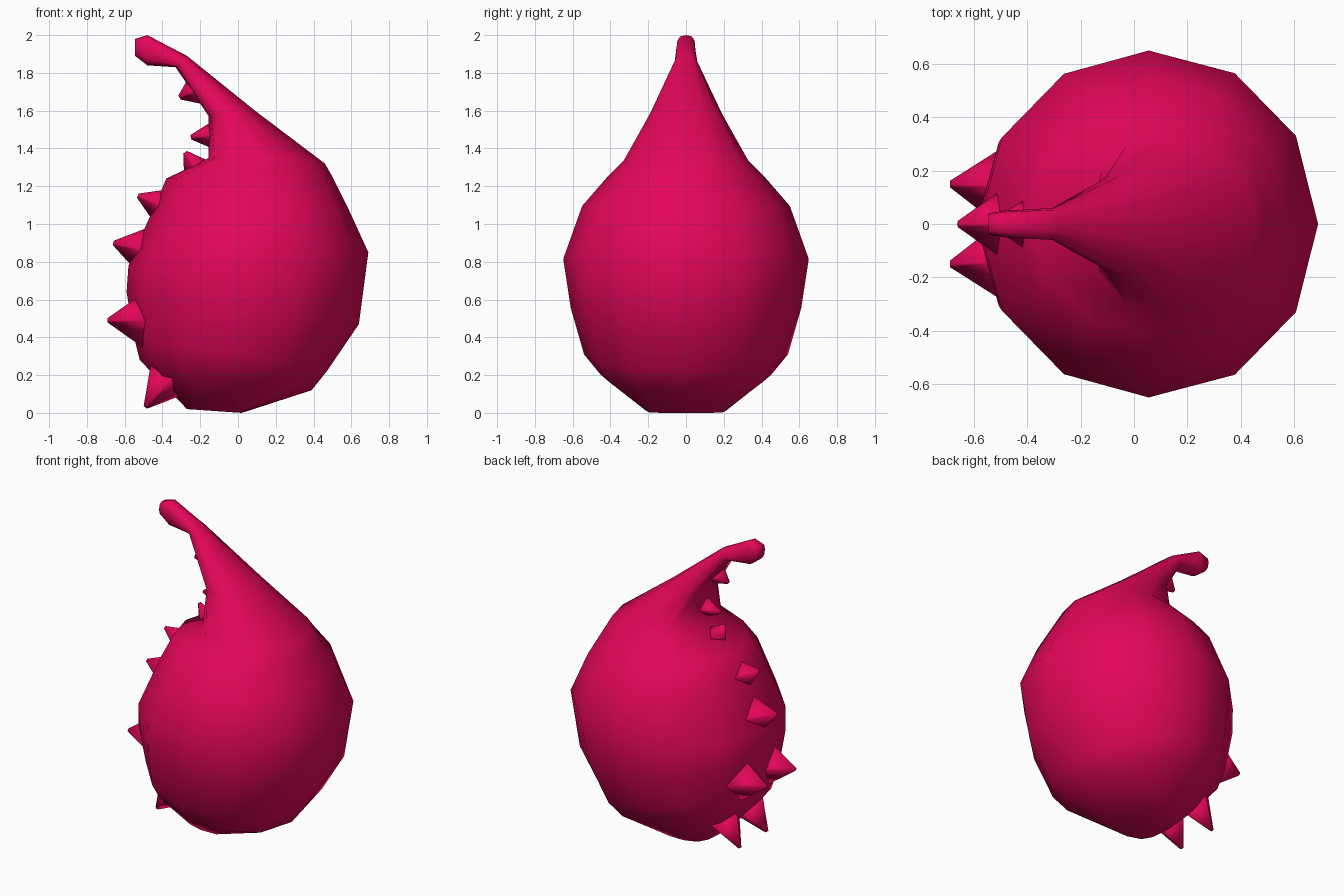
import bpy, bmesh, math
from mathutils import Vector

if "Cube" in bpy.data.objects:
    bpy.data.objects.remove(bpy.data.objects["Cube"])

pink = bpy.data.materials.new("pink")
pink.diffuse_color = (0.77, 0.002, 0.10, 1)
pink.use_nodes = True
pink.node_tree.nodes["Principled BSDF"].inputs["Base Color"].default_value = pink.diffuse_color


def finish(bm, name):
    bmesh.ops.recalc_face_normals(bm, faces=bm.faces)
    for f in bm.faces:
        f.smooth = True
    me = bpy.data.meshes.new(name)
    bm.to_mesh(me)
    bm.free()
    me.materials.append(pink)
    ob = bpy.data.objects.new(name, me)
    bpy.context.collection.objects.link(ob)
    return ob


def power(v, p):
    return math.copysign(abs(v) ** (2 / p), v) if abs(v) > 1e-6 else 0.0


def loft(name, rings, n=12):
    """Rings: left (x, z), right (x, z), half width in y, boxiness of left and right half."""
    bm = bmesh.new()
    loops = []
    for (xl, zl), (xr, zr), w, pl, pr in rings:
        left, right = Vector((xl, 0, zl)), Vector((xr, 0, zr))
        mid, half = (left + right) / 2, (right - left) / 2
        loop = []
        for i in range(n):
            a = 2 * math.pi * i / n
            p = pl if math.cos(a) < 0 else pr
            loop.append(bm.verts.new(mid + half * power(math.cos(a), p)
                                     + Vector((0, w * power(math.sin(a), p), 0))))
        loops.append(loop)
    for a, b in zip(loops, loops[1:]):
        for i in range(n):
            j = (i + 1) % n
            bm.faces.new((a[i], a[j], b[j], b[i]))
    bm.faces.new(loops[0])
    bm.faces.new(loops[-1])
    return finish(bm, name)


def spike(name, base, tip, r):
    """Four-sided thorn from a buried base to a slightly blunt tip."""
    base, tip = Vector(base), Vector(tip)
    d = tip - base
    bm = bmesh.new()
    bmesh.ops.create_cone(bm, cap_ends=True, segments=4, radius1=r, radius2=0.012, depth=d.length)
    ob = finish(bm, name)
    ob.location = (base + tip) / 2
    ob.rotation_euler = d.to_track_quat('Z', 'Y').to_euler()


# Round body drawn out into a neck and a bent tip
loft("body", [
    ((-0.27, 0.02), (0.02, 0.00), 0.21, 3, 4),
    ((-0.52, 0.28), (0.39, 0.12), 0.45, 2, 2.3),
    ((-0.55, 0.40), (0.47, 0.22), 0.54, 2, 2.2),
    ((-0.59, 0.64), (0.64, 0.47), 0.61, 2, 2),
    ((-0.58, 0.78), (0.69, 0.85), 0.65, 2, 2.05),
    ((-0.44, 1.10), (0.58, 1.09), 0.55, 2, 2.1),
    ((-0.38, 1.24), (0.50, 1.25), 0.42, 2, 2.1),
    ((-0.155, 1.35), (0.46, 1.32), 0.33, 2.6, 2),
    ((-0.155, 1.57), (0.09, 1.60), 0.19, 2.8, 2),
    ((-0.33, 1.83), (-0.27, 1.89), 0.06, 2.5, 2.5),
    ((-0.48, 1.84), (-0.48, 2.00), 0.05, 2.5, 3),
    ((-0.545, 1.89), (-0.545, 1.98), 0.04, 2.5, 3),
])

# Single spikes up the back
for i, (base, tip, r) in enumerate([
    ((-0.45, 0, 0.85), (-0.66, 0, 0.90), 0.16),
    ((-0.37, 0, 1.08), (-0.53, 0, 1.15), 0.12),
    ((-0.20, 0, 1.26), (-0.28, 0, 1.38), 0.10),
    ((-0.12, 0, 1.47), (-0.25, 0, 1.46), 0.08),
    ((-0.20, 0, 1.72), (-0.31, 0, 1.67), 0.10),
]):
    spike(f"back_spike_{i + 1}", base, tip, r)

# Paired lower spikes
for s, side in ((1, "left"), (-1, "right")):
    spike(f"lower_spike_{side}", (-0.48, s * 0.14, 0.49), (-0.69, s * 0.15, 0.49), 0.16)
    spike(f"bottom_spike_{side}", (-0.36, s * 0.12, 0.19), (-0.49, s * 0.14, 0.03), 0.13)
